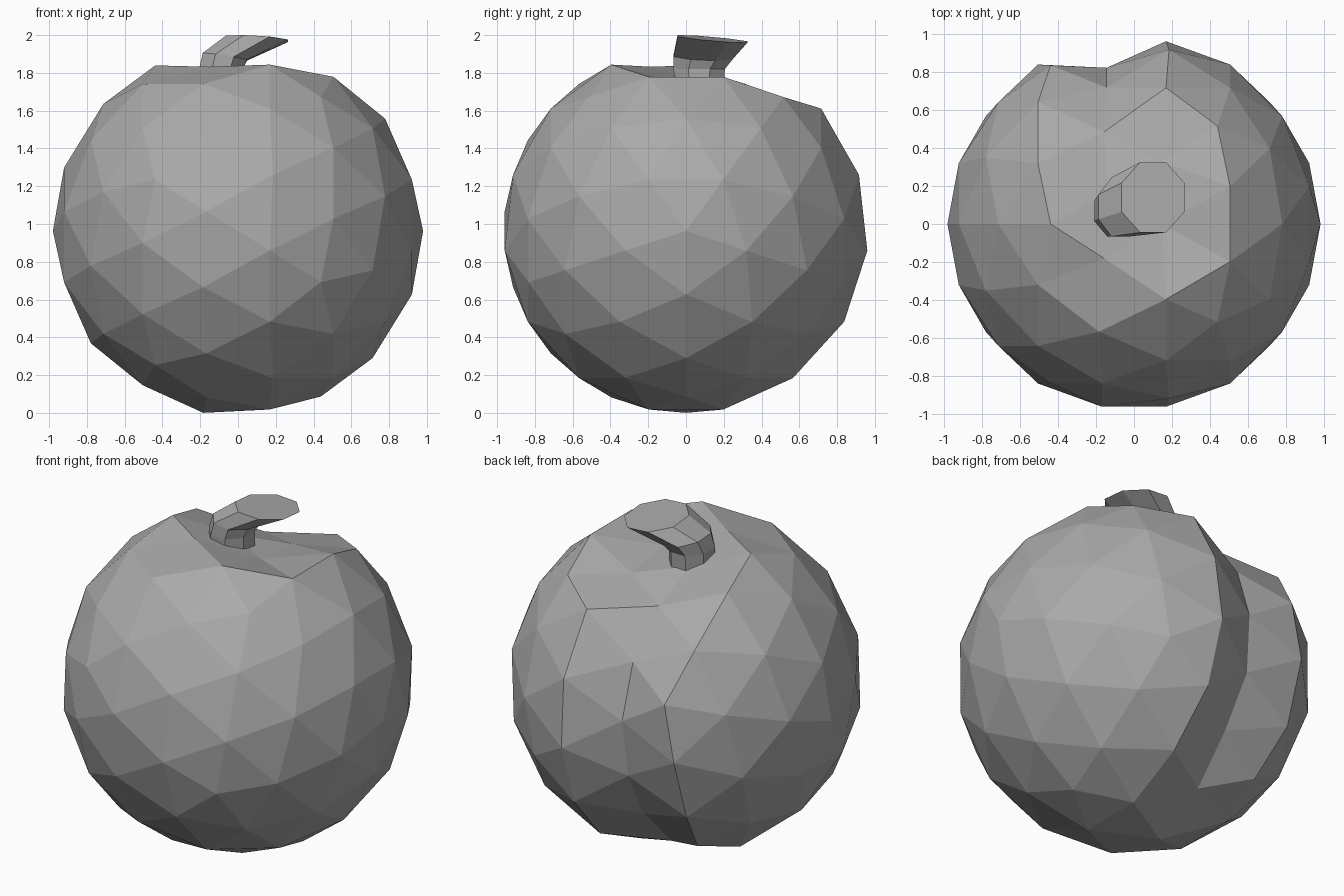
import bpy, bmesh, math
from mathutils import Matrix, Vector

cube = bpy.data.objects.get("Cube")
if cube:
    bpy.data.objects.remove(cube, do_unlink=True)

RADIUS = 0.98
CENTRE = Vector((0, 0, 0.963))

# One plain grey for fruit and stem
grey = bpy.data.materials.new("grey")
grey.use_nodes = True
colour = (0.4, 0.4, 0.4, 1)
grey.diffuse_color = colour
grey.node_tree.nodes["Principled BSDF"].inputs["Base Color"].default_value = colour


def finish(name, bm):
    bmesh.ops.recalc_face_normals(bm, faces=bm.faces[:])
    mesh = bpy.data.meshes.new(name)
    bm.to_mesh(mesh)
    bm.free()
    mesh.materials.append(grey)
    obj = bpy.data.objects.new(name, mesh)
    bpy.context.collection.objects.link(obj)
    return obj


# Fruit: faceted ball, each icosahedron edge cut in three, pole along x
bm = bmesh.new()
bmesh.ops.create_icosphere(bm, subdivisions=1, radius=1)
bmesh.ops.subdivide_edges(bm, edges=bm.edges[:], cuts=2, use_grid_fill=True)
turn = Matrix.Rotation(math.radians(90), 3, 'Y')
for v in bm.verts:
    v.co = turn @ v.co.normalized()

# Dent around the stem: direction of a vertex and how far it sinks
DENTS = [((0.187, 0, 0.982), 0.80), ((0.172, 0.404, 0.898), 0.83),
         ((-0.172, -0.202, 0.965), 0.92)]


def depth(p):
    for direction, factor in DENTS:
        if (p - Vector(direction)).length < 0.06:
            return factor
    # Groove down the back, just right of the middle
    angle = math.degrees(math.atan2(p.y, p.z))
    if -0.21 < p.x < -0.14 and 5 < angle < 160:
        if angle < 20:
            return 0.825
        return 0.855 if angle < 140 else 0.92
    return 1.0


for v in bm.verts:
    v.co = CENTRE + v.co * RADIUS * depth(v.co)
finish("fruit_body", bm)

# Stem: leaning loft that flares to a wide cut end
SIDES = 8
RINGS = [  # centre, x radius, y radius, slope in x, slope in y
    ((-0.09, 0.07, 1.68), 0.12, 0.13, 0, 0),
    ((-0.09, 0.07, 1.82), 0.12, 0.14, 0, 0),
    ((-0.07, 0.09, 1.885), 0.12, 0.16, -0.15, -0.05),
    ((0.10, 0.14, 1.98), 0.17, 0.19, -0.06, -0.09),
]
bm = bmesh.new()
loops = []
for (cx, cy, cz), rx, ry, sx, sy in RINGS:
    loop = []
    for i in range(SIDES):
        a = math.tau * (i + 0.5) / SIDES
        dx, dy = rx * 1.05 * math.cos(a), ry * 1.05 * math.sin(a)
        loop.append(bm.verts.new((cx + dx, cy + dy, cz + sx * dx + sy * dy)))
    loops.append(loop)
for low, high in zip(loops, loops[1:]):
    for i in range(SIDES):
        j = (i + 1) % SIDES
        bm.faces.new((low[i], low[j], high[j], high[i]))
bm.faces.new(loops[0][::-1])
bm.faces.new(loops[-1])
finish("stem", bm)
